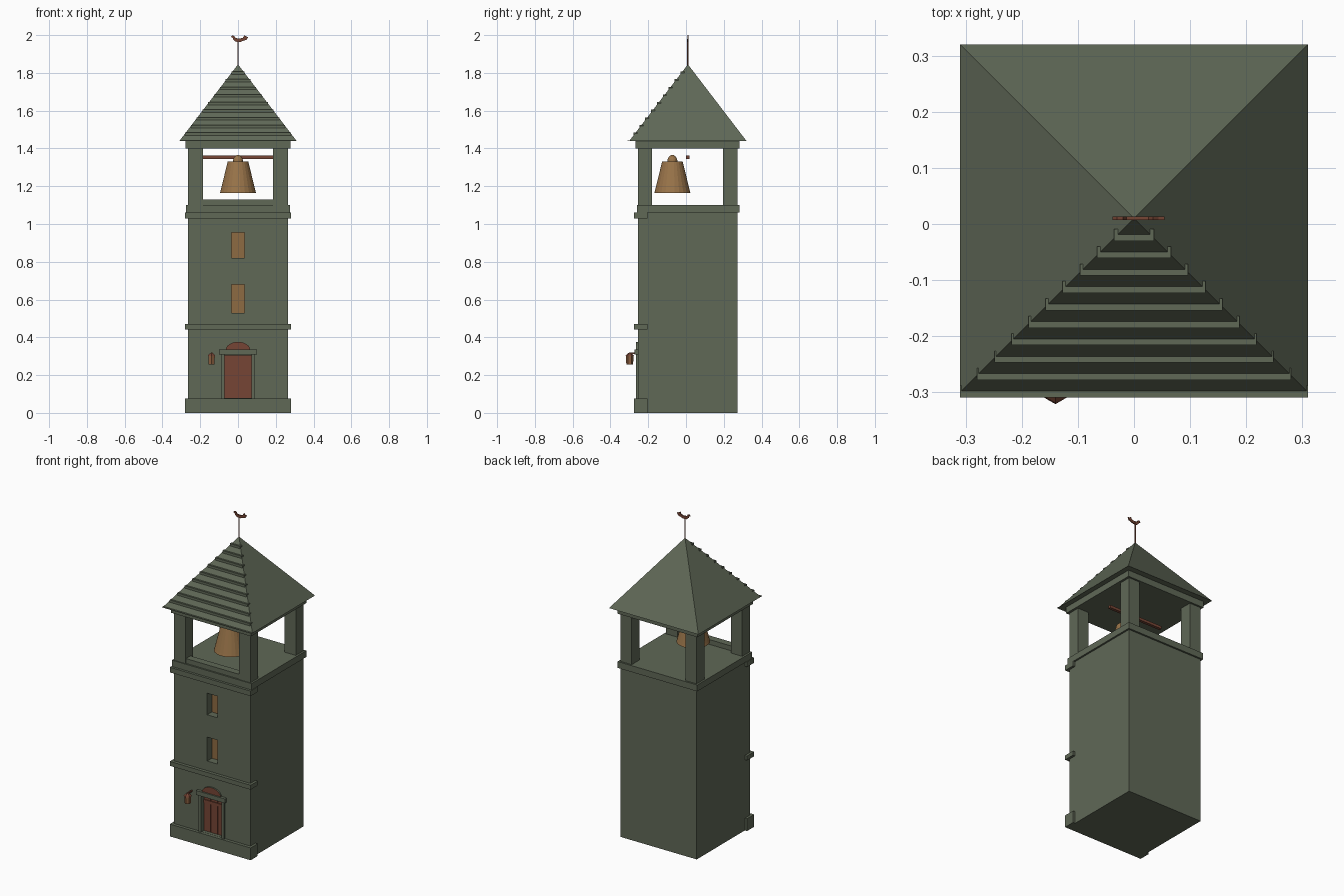
import bpy, bmesh, math
from mathutils import Vector

if "Cube" in bpy.data.objects:
    bpy.data.objects.remove(bpy.data.objects["Cube"], do_unlink=True)

CY = 0.01  # centre line of the tower in y


def material(name, rgb):
    m = bpy.data.materials.new(name)
    m.use_nodes = True
    m.diffuse_color = (*rgb, 1)
    m.node_tree.nodes["Principled BSDF"].inputs["Base Color"].default_value = (*rgb, 1)
    return m


stone = material("mossy stone", (0.115, 0.138, 0.094))
red_wood = material("red brown wood", (0.18, 0.06, 0.035))
brass = material("bell brass", (0.32, 0.175, 0.067))
amber = material("amber pane", (0.27, 0.145, 0.055))
copper = material("lantern copper", (0.26, 0.115, 0.05))


def finish(name, bm, *mats):
    bmesh.ops.recalc_face_normals(bm, faces=bm.faces)
    mesh = bpy.data.meshes.new(name)
    bm.to_mesh(mesh)
    bm.free()
    for m in mats:
        mesh.materials.append(m)
    ob = bpy.data.objects.new(name, mesh)
    bpy.context.collection.objects.link(ob)
    return ob


def box(name, x, y, z, mat):
    """Box from (min, max) ranges."""
    bm = bmesh.new()
    bmesh.ops.create_cube(bm, size=1)
    for v in bm.verts:
        v.co = Vector([(r[0] + r[1]) / 2 + c * (r[1] - r[0]) for r, c in zip((x, y, z), v.co)])
    return finish(name, bm, mat)


def lathe(name, profile, sides, centre, mat):
    """Closed solid of stacked rings given as (radius, z)."""
    bm = bmesh.new()
    rings = []
    for r, z in profile:
        rings.append([bm.verts.new((centre[0] + r * math.cos(a), centre[1] + r * math.sin(a), z))
                      for a in (math.tau * (i + 0.5) / sides for i in range(sides))])
    for low, high in zip(rings, rings[1:]):
        for i in range(sides):
            j = (i + 1) % sides
            bm.faces.new((low[i], low[j], high[j], high[i]))
    bm.faces.new(rings[0])
    bm.faces.new(rings[-1])
    return finish(name, bm, mat)


def plate(name, outline, y0, y1, front_mat, rim_mat):
    """Outline in x, z extruded along y."""
    bm = bmesh.new()
    face = bm.faces.new([bm.verts.new((x, y0, z)) for x, z in outline])
    new = bmesh.ops.extrude_face_region(bm, geom=[face])["geom"]
    bmesh.ops.translate(bm, vec=(0, y1 - y0, 0), verts=[g for g in new if isinstance(g, bmesh.types.BMVert)])
    bm.normal_update()
    for f in bm.faces:
        f.material_index = 0 if abs(f.normal.y) > 0.9 else 1
    return finish(name, bm, front_mat, rim_mat)


def cut(ob, cutter):
    mod = ob.modifiers.new("opening", "BOOLEAN")
    mod.operation = "DIFFERENCE"
    mod.solver = "EXACT"
    mod.object = cutter
    bpy.context.view_layer.objects.active = ob
    bpy.ops.object.modifier_apply(modifier=mod.name)
    bpy.data.objects.remove(cutter, do_unlink=True)


# Tower shaft with window and door recesses
FRONT = -0.255
WINDOWS = {"lower": (0.53, 0.68), "upper": (0.82, 0.955)}
DOOR = ((-0.072, 0.072), (0.078, 0.305))
shaft = box("tower_shaft", (-0.265, 0.265), (FRONT, 0.272), (0, 1.06), stone)
for label, z in WINDOWS.items():
    cut(shaft, box("cutter", (-0.035, 0.035), (-0.4, FRONT + 0.05), z, stone))
    for side, x in (("right", (-0.034, -0.001)), ("left", (0.001, 0.034))):
        box(f"{label}_window_pane_{side}", x, (FRONT + 0.046, FRONT + 0.055), z, amber)
cut(shaft, box("cutter", DOOR[0], (-0.4, FRONT + 0.03), DOOR[1], stone))

# Front plinth and string courses
for name, z in (("plinth", (0, 0.077)), ("middle_band", (0.442, 0.47)), ("upper_band", (1.028, 1.06))):
    box(name, (-0.28, 0.28), (-0.275, -0.205), z, stone)

# Door: planks, rail, surround, lintel and arch
for i in range(3):
    x = -0.072 + 0.048 * i
    box(f"door_plank_{i + 1}", (x + 0.001, x + 0.047), (FRONT + 0.02, FRONT + 0.035), DOOR[1], red_wood)
box("door_rail", (-0.07, 0.07), (FRONT + 0.015, FRONT + 0.03), (0.255, 0.275), red_wood)
for s, side in ((-1, "right"), (1, "left")):
    box(f"door_jamb_{side}", sorted((s * 0.072, s * 0.09)), (-0.265, -0.245), (0.077, 0.31), stone)
box("door_lintel", (-0.1, 0.1), (-0.273, -0.245), (0.308, 0.335), stone)
arch = [(0.066 * math.cos(math.pi * i / 12), 0.33 + 0.046 * math.sin(math.pi * i / 12)) for i in range(13)]
plate("door_arch", arch, -0.264, -0.245, red_wood, stone)

# Belfry floor, parapet, posts and top slab
box("belfry_floor", (-0.276, 0.276), (-0.26, 0.283), (1.06, 1.1), stone)
box("belfry_parapet", (-0.19, 0.19), (-0.25, -0.205), (1.1, 1.13), stone)
for sx, side in ((-1, "right"), (1, "left")):
    for y, end in (((-0.255, -0.18), "front"), ((0.195, 0.272), "back")):
        box(f"{end}_{side}_post", sorted((sx * 0.186, sx * 0.264)), y, (1.1, 1.4), stone)
box("top_slab", (-0.278, 0.278), (-0.268, 0.283), (1.4, 1.44), stone)

# Pyramid roof with front slats
HALF, EAVE, PEAK = 0.31, 1.44, 1.845
bm = bmesh.new()
base = [bm.verts.new((sx * HALF, CY + sy * HALF, EAVE)) for sx, sy in ((-1, -1), (1, -1), (1, 1), (-1, 1))]
apex = bm.verts.new((0, CY, PEAK))
bm.faces.new(base)
for i in range(4):
    bm.faces.new((base[i], base[(i + 1) % 4], apex))
finish("roof", bm, stone)
slope = (PEAK - EAVE) / HALF
for i in range(10):
    half = HALF - 0.0305 * i
    y = CY - HALF + 0.031 * i
    z = EAVE + slope * 0.031 * i
    box(f"roof_slat_{i + 1}", (-half, half), (y - 0.009, y + 0.012), (z - 0.012 * (i > 0), z + 0.003), stone)

# Weather vane
lathe("vane_rod", [(0.004, 1.83), (0.004, 1.98)], 8, (0, CY), red_wood)
bird = [(-0.038, 1.99), (-0.03, 1.998), (-0.02, 1.996), (-0.013, 1.984), (0.012, 1.982), (0.026, 1.986),
        (0.034, 2.0), (0.044, 1.992), (0.054, 1.99), (0.046, 1.976), (0.03, 1.97), (0.012, 1.964),
        (-0.012, 1.965), (-0.024, 1.975), (-0.028, 1.985)]
plate("vane_bird", bird, CY - 0.003, CY + 0.003, red_wood, red_wood)

# Bell and its beam
BELL = (0, -0.072)
lathe("bell", [(0.096, 1.165), (0.092, 1.18), (0.055, 1.33)], 24, BELL, brass)
lathe("bell_crown", [(0.027, 1.325), (0.026, 1.342), (0.019, 1.356), (0.008, 1.364)], 16, BELL, brass)
box("bell_beam", (-0.19, 0.19), (0.0, 0.018), (1.345, 1.362), red_wood)

# Lantern on a wall bracket
LAMP = (-0.14, -0.298)
lathe("lantern_body", [(0.018, 0.256), (0.02, 0.3)], 6, LAMP, copper)
lathe("lantern_cap", [(0.023, 0.3), (0.02, 0.306), (0.005, 0.318)], 6, LAMP, red_wood)
box("lantern_bracket", (-0.144, -0.136), (-0.302, -0.25), (0.312, 0.32), red_wood)
